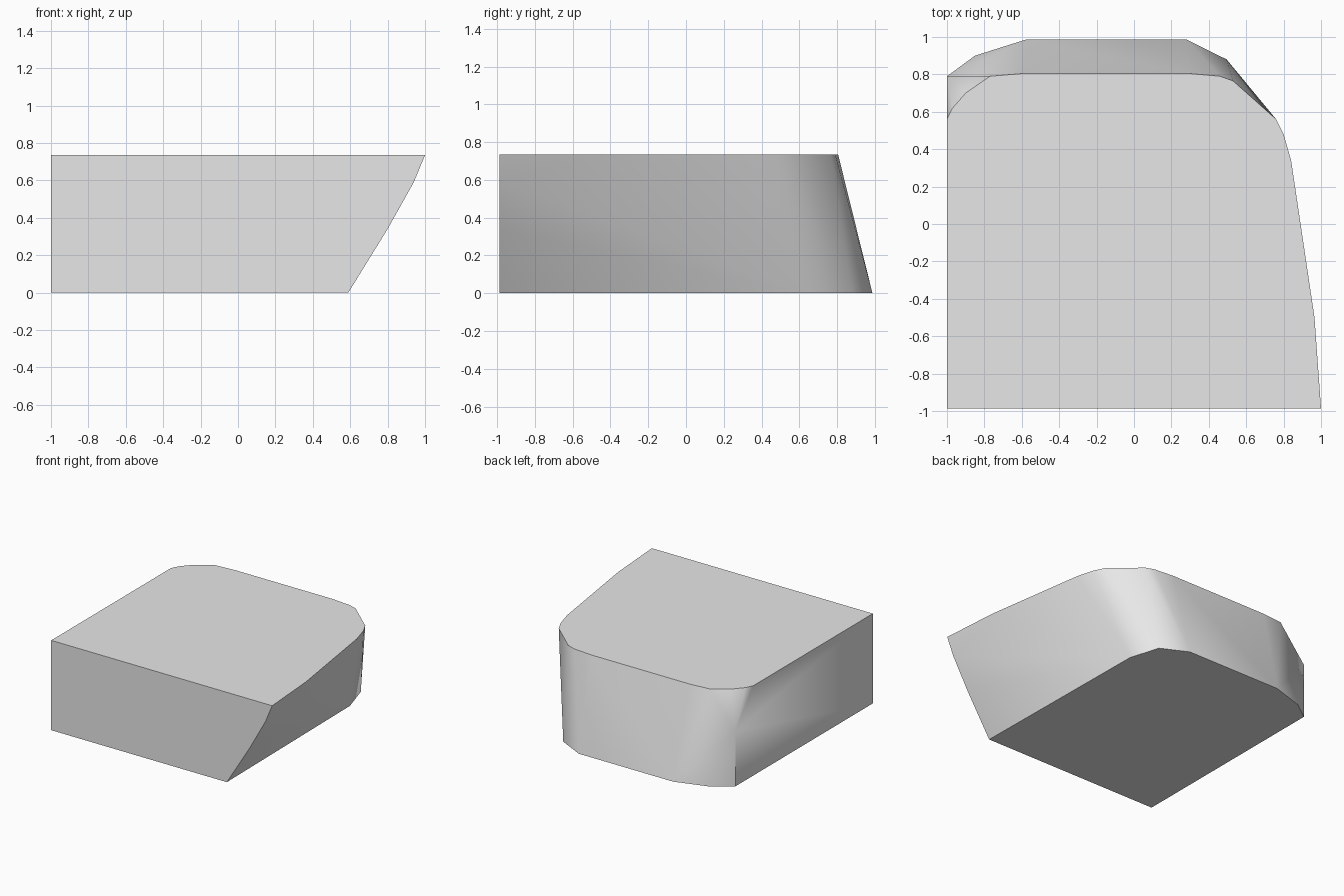
import bpy, bmesh, math

cube = bpy.data.objects.get("Cube")
if cube:
    bpy.data.objects.remove(cube, do_unlink=True)

HEIGHT = 0.735
FRONT = -0.987

# Base outline, from the front left corner round the back
base = [(0.59, FRONT), (0.57, 0.633), (0.495, 0.88), (0.28, 0.987),
        (-0.575, 0.987), (-0.85, 0.9), (-1, 0.79), (-1, FRONT)]

# Top outline, flared out to the left and drawn in at the back
top = [(1, FRONT), (0.965, -0.5), (0.84, 0.34), (0.8, 0.48), (0.76, 0.56),
       (0.53, 0.765), (0.46, 0.79), (0.29, 0.805), (-0.59, 0.805),
       (-0.77, 0.79), (-0.9, 0.7), (-0.97, 0.62), (-1, 0.56), (-1, FRONT)]

# Bends of the front left edge and the back right edge
bends = [(0.8, FRONT, 0.34), (0.94, FRONT, 0.59), (-1, 0.79, 0.45)]


def hull_object(name, points, material):
    """Wrap a convex skin round the points."""
    bm = bmesh.new()
    for point in points:
        bm.verts.new(point)
    hull = bmesh.ops.convex_hull(bm, input=bm.verts[:])
    spare = {v for v in hull["geom_interior"] + hull["geom_unused"]
             if isinstance(v, bmesh.types.BMVert) and not v.link_faces}
    bmesh.ops.delete(bm, geom=list(spare), context="VERTS")
    bmesh.ops.dissolve_limit(bm, angle_limit=math.radians(0.3),
                             verts=bm.verts[:], edges=bm.edges[:])
    bmesh.ops.recalc_face_normals(bm, faces=bm.faces[:])
    mesh = bpy.data.meshes.new(name)
    bm.to_mesh(mesh)
    bm.free()
    mesh.materials.append(material)
    obj = bpy.data.objects.new(name, mesh)
    bpy.context.collection.objects.link(obj)
    return obj


grey = bpy.data.materials.new("light_grey")
grey.use_nodes = True
grey.diffuse_color = (0.8, 0.8, 0.8, 1)
grey.node_tree.nodes["Principled BSDF"].inputs["Base Color"].default_value = grey.diffuse_color

points = [(x, y, 0) for x, y in base] + [(x, y, HEIGHT) for x, y in top] + bends
block = hull_object("flared_block", points, grey)

# Smooth walls, sharp rims
bpy.ops.object.select_all(action="DESELECT")
block.select_set(True)
bpy.context.view_layer.objects.active = block
bpy.ops.object.shade_smooth_by_angle(angle=math.radians(40))
